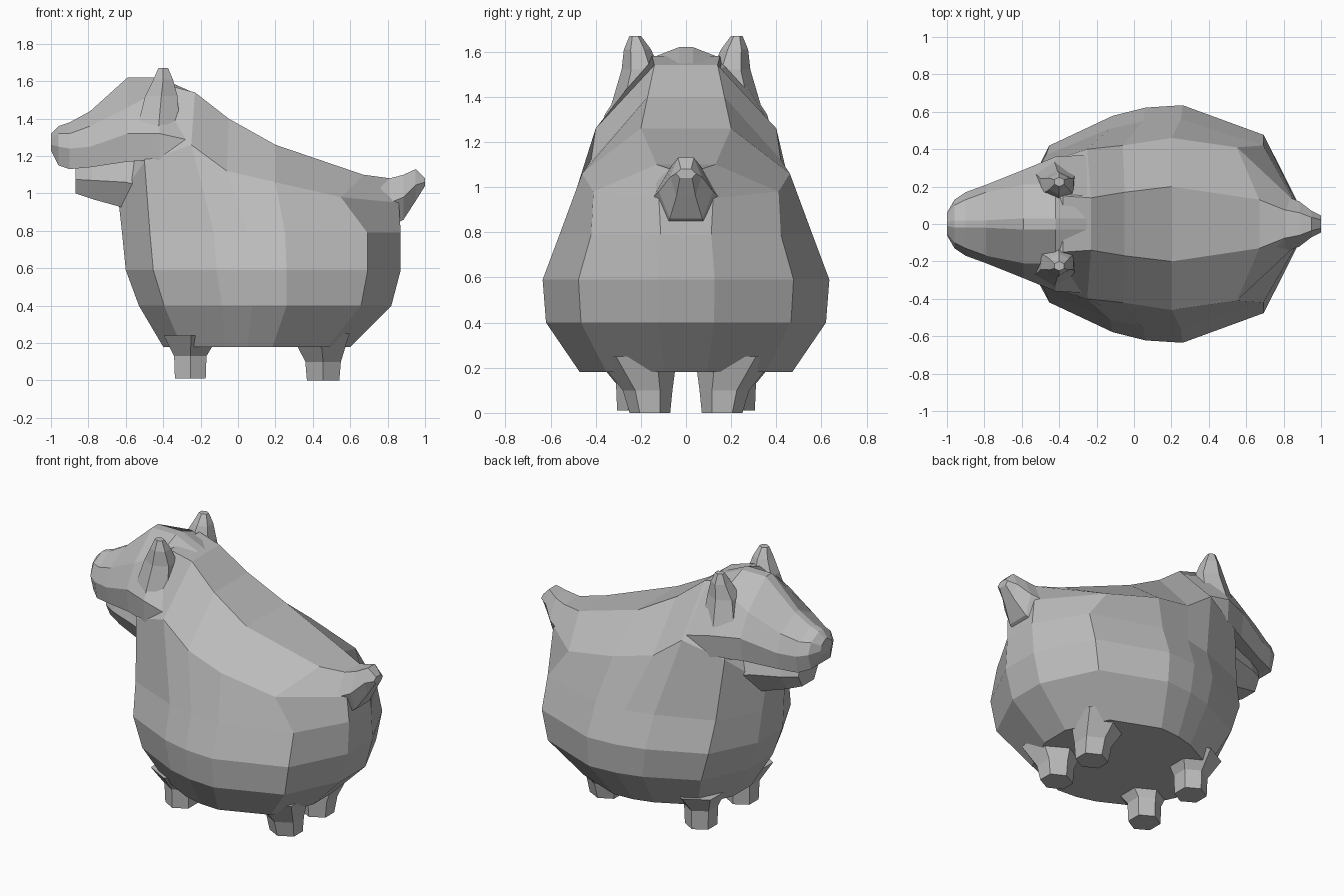
import bpy
import bmesh
from math import cos, sin, pi

old = bpy.data.objects.get("Cube")
if old:
    bpy.data.objects.remove(old, do_unlink=True)

grey = bpy.data.materials.new("plain grey")
grey.use_nodes = True
tone = (0.5, 0.5, 0.5, 1)
grey.diffuse_color = tone
grey.node_tree.nodes["Principled BSDF"].inputs["Base Color"].default_value = tone


def loft(name, rings):
    """Skin equal closed rings and close both ends with strips."""
    bm = bmesh.new()
    rows = [[bm.verts.new(p) for p in ring] for ring in rings]
    n = len(rows[0])
    for a, b in zip(rows, rows[1:]):
        for i in range(n):
            j = (i + 1) % n
            bm.faces.new((a[i], a[j], b[j], b[i]))
    for row in (rows[0], rows[-1]):
        for i in range(n // 2 - 1):
            bm.faces.new((row[i], row[i + 1], row[n - 2 - i], row[n - 1 - i]))
    bmesh.ops.recalc_face_normals(bm, faces=bm.faces)
    mesh = bpy.data.meshes.new(name)
    bm.to_mesh(mesh)
    bm.free()
    mesh.materials.append(grey)
    obj = bpy.data.objects.new(name, mesh)
    bpy.context.collection.objects.link(obj)
    return obj


def mirrored(half):
    return half + [(x, -y, z) for x, y, z in reversed(half)]


def section(x, half):
    return mirrored([(x, y, z) for y, z in half])


# Body: level rings below, sloping shoulder and back lines above
plan = [(0, .2), (.1, .66), (.33, .91), (.45, .98), (.585, 1), (.88, .75), (1, .2)]
levels = [(.18, -.4, .6, .47), (.4, -.53, .82, .62),
          (.59, -.6, .87, .635), (.79, -.62, .87, .56)]
rings = [mirrored([(f + (b - f) * u, w * v, z) for u, v in plan])
         for z, f, b, w in levels]
shoulder = [(-.64, .1, .97), (-.5, .32, 1.17), (-.25, .4, 1.26), (-.06, .42, 1.12),
            (.2, .46, 1.06), (.55, .41, .98), (.86, .12, .95)]
back = [(-.5, .12, 1.5), (-.38, .15, 1.58), (-.23, .14, 1.54), (-.05, .17, 1.4),
        (.2, .2, 1.26), (.67, .13, 1.1), (.82, .07, 1.08)]
loft("body", rings + [mirrored(shoulder), mirrored(back)])

# Head: brow, cheeks and tapering muzzle
head = [
    (-1, [(.01, 1.32), (.05, 1.29), (.06, 1.26), (.04, 1.23)]),
    (-.96, [(.02, 1.36), (.1, 1.32), (.13, 1.25), (.1, 1.15)]),
    (-.9, [(.02, 1.38), (.13, 1.32), (.17, 1.24), (.15, 1.13)]),
    (-.79, [(.02, 1.44), (.17, 1.36), (.21, 1.25), (.19, 1.14)]),
    (-.59, [(.03, 1.62), (.21, 1.46), (.29, 1.32), (.27, 1.17)]),
    (-.42, [(.03, 1.62), (.21, 1.55), (.36, 1.32), (.35, 1.18)]),
    (-.24, [(.03, 1.54), (.14, 1.52), (.37, 1.28), (.36, 1.14)]),
]
loft("head", [section(x, half) for x, half in head])

# Lower jaw
jaw = [(-.87, .1, 1.0, 1.15), (-.78, .15, .97, 1.17), (-.6, .21, .92, 1.2), (-.45, .25, .85, 1.2)]
loft("lower_jaw", [section(x, [(w * .8, t), (w, (t + b) / 2), (w * .6, b)])
                   for x, w, b, t in jaw])

# Tail: stubby and curving upward
tail = [(.72, .2, .8, 1.08), (.81, .15, .82, 1.08), (.885, .12, .86, 1.1),
        (.95, .07, .96, 1.13), (1, .045, 1.04, 1.08)]
loft("tail", [section(x, [(w * .5, t), (w, b + (t - b) * .5), (w * .6, b)])
              for x, w, b, t in tail])


def prism(name, layers, sides=6):
    rings = []
    for x, y, z, rx, ry in layers:
        turns = [2 * pi * (i + .5) / sides for i in range(sides)]
        rings.append([(x + rx * cos(a), y + ry * sin(a), z) for a in turns])
    return loft(name, rings)


# Ears and legs on both sides
for side, s in (("left", -1), ("right", 1)):
    prism(side + "_ear", [(-.43, s * .23, 1.3, .14, .12), (-.41, s * .2, 1.52, .1, .085),
                          (-.4, s * .215, 1.61, .06, .06), (-.4, s * .225, 1.67, .03, .025)])
    prism(side + "_front_leg", [(-.255, s * .21, .01, .095, .095),
                                (-.255, s * .21, .13, .1, .1),
                                (-.25, s * .24, .24, .17, .16)])
    prism(side + "_hind_leg", [(.455, s * .16, 0, .1, .09), (.455, s * .17, .1, .11, .11),
                               (.44, s * .22, .25, .18, .18)])
